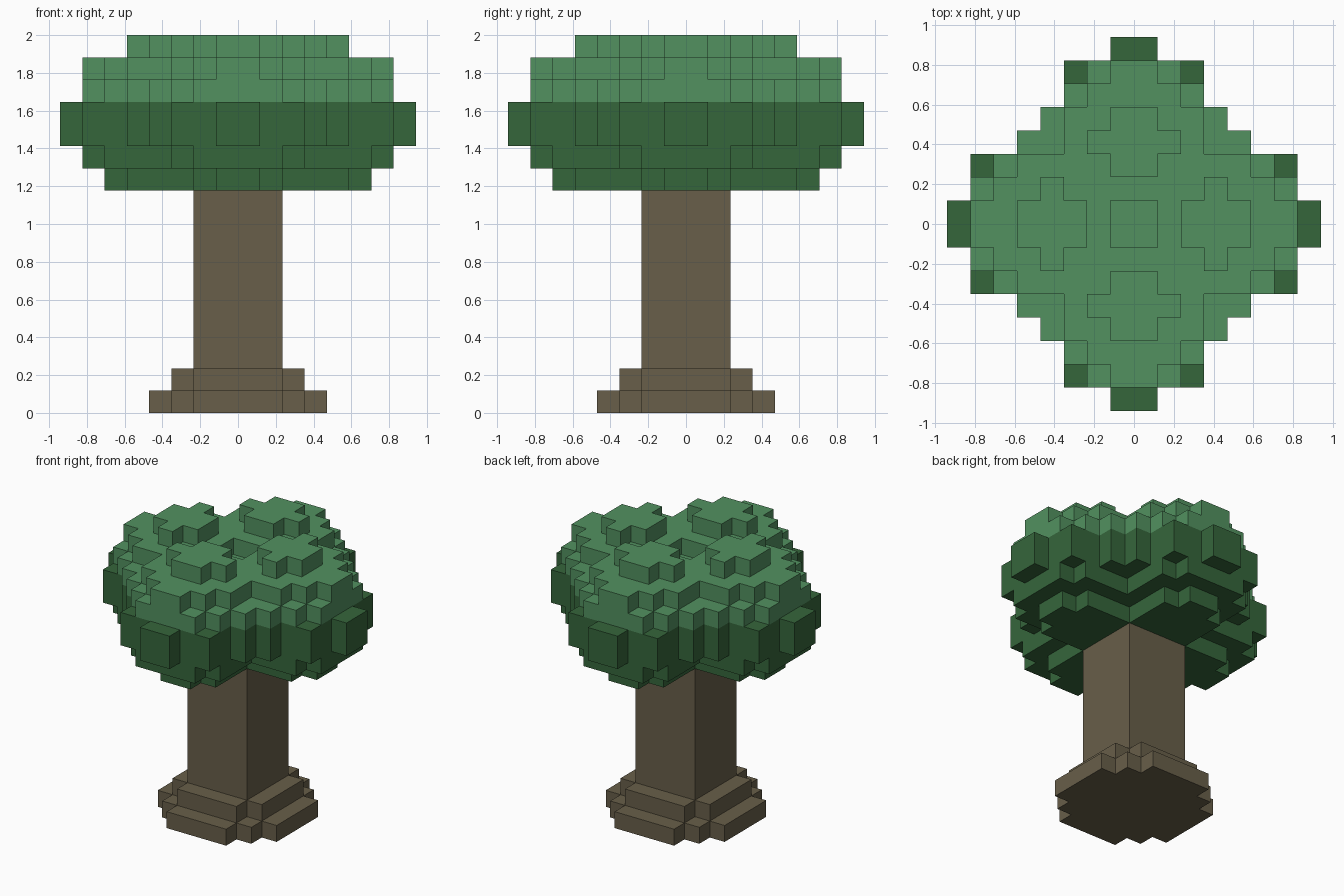
import bpy, bmesh, math
from mathutils import Vector

cube = bpy.data.objects.get("Cube")
if cube:
    bpy.data.objects.remove(cube)

U = 2 / 17  # block size: the tree is 17 blocks tall


def material(name, rgb):
    m = bpy.data.materials.new(name)
    m.use_nodes = True
    colour = (*rgb, 1)
    m.diffuse_color = colour
    bsdf = m.node_tree.nodes["Principled BSDF"]
    bsdf.inputs["Base Color"].default_value = colour
    bsdf.inputs["Roughness"].default_value = 0.9
    return m


BARK = material("bark brown", (0.138, 0.114, 0.067))
DARK = material("dark leaf green", (0.036, 0.133, 0.044))
LIGHT = material("light leaf green", (0.084, 0.283, 0.117))


def layer(z0, z1, half_widths):
    """Blocks of a four-way symmetric layer; one half width per row out from the centre."""
    cells = set()
    for row, w in enumerate(half_widths):
        for x in range(-w, w):
            for z in range(z0, z1):
                cells |= {(x, row, z), (x, -row - 1, z)}
    return cells


# Trunk and stepped roots
root_flare = layer(0, 1, [4, 4, 3, 2]) | layer(1, 2, [3, 3, 2])
trunk = layer(2, 10, [2, 2])

# Lower, darker foliage
lower_foliage = (layer(10, 11, [6, 5, 2, 2, 2, 1])
                 | layer(11, 12, [7, 7, 6, 3, 3, 3, 2])
                 | layer(12, 14, [8, 7, 7, 5, 4, 3, 3, 1]))

# Upper, lighter foliage with a pit in the middle
upper_foliage = (layer(14, 15, [7, 7, 6, 5, 4, 3, 2])
                 | layer(15, 16, [7, 6, 5, 3, 3, 2, 1]))
upper_foliage -= layer(15, 16, [1])

# Four cross-shaped tufts on top
for d, w in ((2, 1), (3, 2), (4, 1)):
    for t in range(-w, w):
        upper_foliage |= {(d, t, 16), (-d - 1, t, 16), (t, d, 16), (t, -d - 1, 16)}

parts = [("root_flare", root_flare, BARK), ("trunk", trunk, BARK),
         ("lower_foliage", lower_foliage, DARK), ("upper_foliage", upper_foliage, LIGHT)]
solid = set().union(*(cells for _, cells, _ in parts))


def build(name, cells, mat):
    """Make the exposed skin of the blocks, then merge its flat areas."""
    bm = bmesh.new()
    for cell in cells:
        centre = Vector(cell) + Vector((0.5, 0.5, 0.5))
        for axis in range(3):
            for sign in (-1, 1):
                n = Vector((0, 0, 0))
                n[axis] = sign
                if tuple(int(c + d) for c, d in zip(cell, n)) in solid:
                    continue
                a = Vector((0, 0, 0))
                a[(axis + 1) % 3] = 0.5
                b = n.cross(a)
                mid = centre + n * 0.5
                corners = (mid - a - b, mid + a - b, mid + a + b, mid - a + b)
                bm.faces.new([bm.verts.new(p * U) for p in corners])
    bmesh.ops.remove_doubles(bm, verts=bm.verts, dist=U * 0.01)
    bmesh.ops.dissolve_limit(bm, angle_limit=math.radians(1),
                             verts=bm.verts, edges=bm.edges)
    mesh = bpy.data.meshes.new(name)
    bm.to_mesh(mesh)
    bm.free()
    mesh.materials.append(mat)
    bpy.context.collection.objects.link(bpy.data.objects.new(name, mesh))


for part in parts:
    build(*part)
